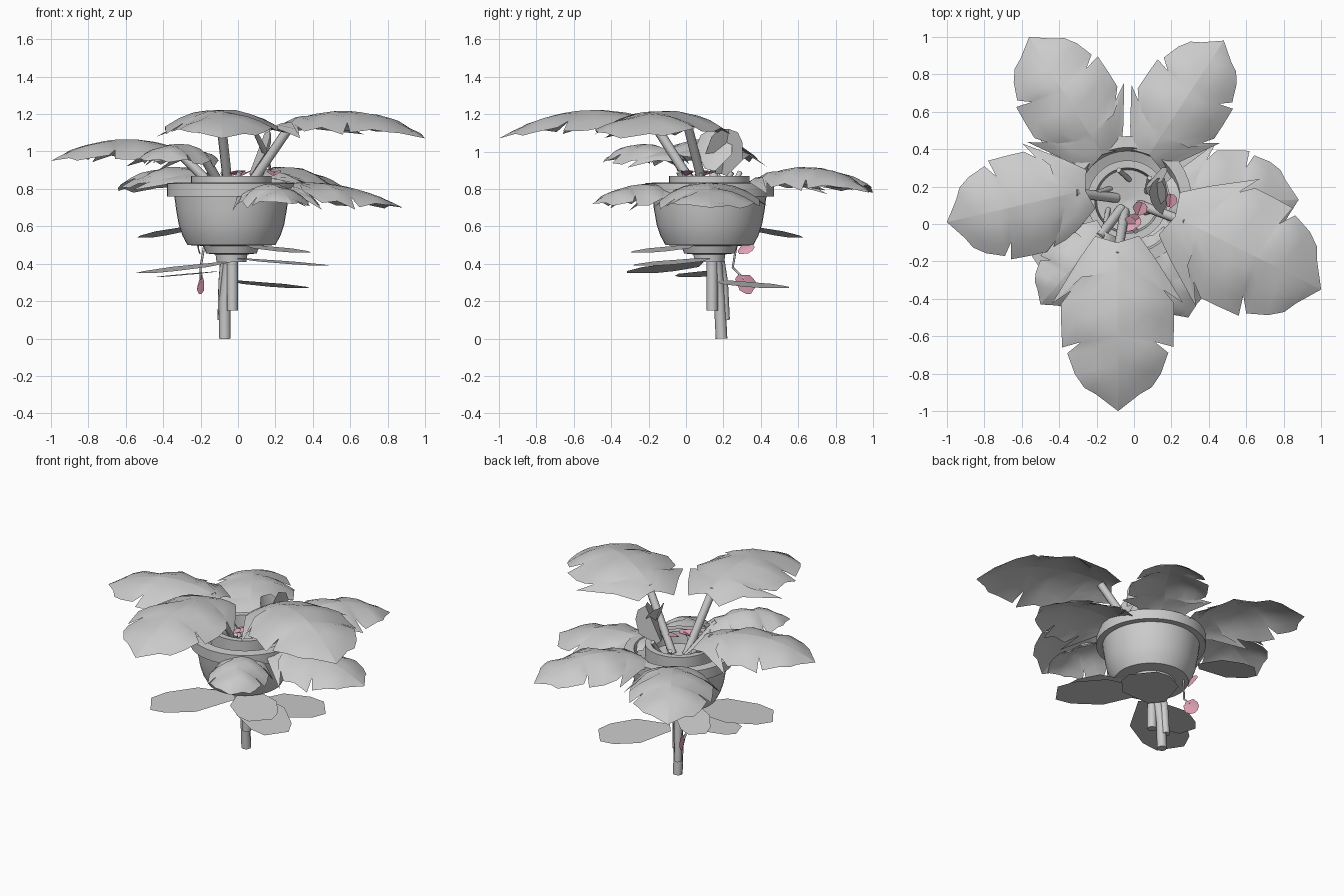
import bpy, math
from mathutils import Vector

if "Cube" in bpy.data.objects:
    bpy.data.objects.remove(bpy.data.objects["Cube"])

CX, CY = -0.035, 0.125
UP = Vector((0, 0, 1))


def mesh(name, verts, faces, smooth=True, mat=None):
    me = bpy.data.meshes.new(name)
    me.from_pydata([tuple(v) for v in verts], [], faces)
    me.validate()
    ob = bpy.data.objects.new(name, me)
    bpy.context.collection.objects.link(ob)
    if mat:
        me.materials.append(mat)
    if smooth:
        bpy.ops.object.select_all(action='DESELECT')
        bpy.context.view_layer.objects.active = ob
        ob.select_set(True)
        bpy.ops.object.shade_smooth_by_angle(angle=math.radians(40))
    return ob


def lathe(name, prof, n=40):
    verts = [(CX + r * math.cos(2 * math.pi * i / n), CY + r * math.sin(2 * math.pi * i / n), z)
             for r, z in prof for i in range(n)]
    faces = [(k * n + i, k * n + (i + 1) % n, (k + 1) * n + (i + 1) % n, (k + 1) * n + i)
             for k in range(len(prof) - 1) for i in range(n)]
    return mesh(name, verts, faces)


def tube(name, pts, r):
    cu = bpy.data.curves.new(name, 'CURVE')
    cu.dimensions = '3D'
    cu.bevel_depth = r
    cu.bevel_resolution = 2
    cu.use_fill_caps = True
    sp = cu.splines.new('POLY')
    sp.points.add(len(pts) - 1)
    for p, co in zip(sp.points, pts):
        p.co = (*co, 1)
    ob = bpy.data.objects.new(name, cu)
    bpy.context.collection.objects.link(ob)
    return ob


# half outline of a slit leaf: (rib root on midrib, u at edge, half width)
OUTLINE = [(0, -.04, .13), (.05, .10, .23), (.1, .36, .39), (.18, .20, .21), (.25, .36, .335),
           (.38, .48, .335), (.5, .62, .33), (.56, .59, .22), (.62, .655, .30),
           (.72, .78, .255), (.82, .86, .20), (.92, .90, .13)]


def leaf(name, base, tip, peak, width=1.0, droop=.9):
    base, tip = Vector(base), Vector(tip)
    axis = Vector((tip.x - base.x, tip.y - base.y, 0))
    length = axis.length
    axis.normalize()
    side = UP.cross(axis)
    arch = peak - (base.z + tip.z) / 2

    def point(u, w, s):
        z = base.z + (tip.z - base.z) * u + arch * 4 * u * (1 - u)
        z += -droop * w * w + .014 * math.sin(u * 19 + s) * min(1, w / .15)
        p = base + axis * (u * length) + side * (w * s * length * width)
        p.z = z
        return p

    verts, faces, C = [], [], 5
    for s in (1, -1):
        start = len(verts)
        for um, ue, w in OUTLINE:
            verts += [point(um + (ue - um) * t / (C - 1), w * t / (C - 1), s) for t in range(C)]
        for k in range(len(OUTLINE) - 1):
            for t in range(C - 1):
                a = start + k * C + t
                f = (a, a + C, a + C + 1, a + 1)
                faces.append(f if s < 0 else f[::-1])
        verts.append(point(1, 0, s))
        last = start + (len(OUTLINE) - 1) * C
        f = (*range(last, last + C), len(verts) - 1)
        faces.append(f[::-1] if s < 0 else f)
    return mesh(name, verts, faces)


def petal(name, base, tip, half, normal=UP, mat=None, curl=0):
    base, tip = Vector(base), Vector(tip)
    ax = tip - base
    side = Vector(normal).cross(ax).normalized()
    up = ax.cross(side).normalized()
    rows = [(0, .3), (.45, 1), (.82, .85), (1, .5)]
    verts = [base + ax * u + side * half * w * s + up * (curl * w * s * s)
             for u, w in rows for s in (-1, 0, 1)]
    faces = [(3 * k + j, 3 * k + j + 1, 3 * k + j + 4, 3 * k + j + 3) for k in range(3) for j in range(2)]
    return mesh(name, verts, faces, mat is not None or curl != 0, mat)


# pot bowl with rounded belly, stepped rim and inner ring
lathe("pot", [(.001, .41), (.08, .41), (.085, .45), (.135, .455), (.15, .495), (.235, .5), (.262, .55),
              (.282, .61), (.296, .69), (.305, .76), (.345, .76), (.345, .83), (.285, .835), (.265, .79),
              (.215, .77), (.215, .87), (.175, .87), (.165, .79), (.001, .77)])

# hanging root stems
tube("root_main", [(-.07, .19, 0), (-.07, .18, .2), (-.045, .16, .43)], .031)
tube("root_left", [(-.085, .21, .1), (-.08, .2, .3), (-.07, .18, .43)], .026)
tube("root_right", [(-.03, .14, .15), (-.03, .14, .43)], .03)

# large slit leaves: base, tip, peak height, width, has a visible stalk
LEAVES = {
    "front": ((-.09, -.10, 1.14), (-.085, -1, 1.07), 1.22, 1.0, True),
    "front_right": ((.22, .04, 1.13), (1, -.35, 1.07), 1.215, 1.12, True),
    "left": ((-.26, .18, .99), (-1, .01, .95), 1.065, 1.08, True),
    "front_left": ((-.16, -.04, .97), (-.5, -.43, .95), 1.04, 1.0, True),
    "right": ((.2, .12, .82), (.88, .13, .70), .82, 1.18, False),
    "front_low": ((.1, -.06, .8), (.29, -.5, .72), .82, 1.15, False),
    "back_left": ((-.17, .37, .84), (-.56, 1, .78), .915, 1.05, False),
    "back_right": ((.08, .37, .84), (.48, .98, .78), .915, 1.0, False),
}
for n, (b, t, pk, w, stalk) in LEAVES.items():
    leaf("leaf_" + n, b, t, pk, w)
    if stalk:
        root = (CX + (b[0] - CX) * .25, CY + (b[1] - CY) * .25, .77)
        top = (b[0] + (t[0] - b[0]) * .08, b[1] + (t[1] - b[1]) * .08, b[2] + .01)
        mid = [(p + q) / 2 for p, q in zip(root, top)]
        tube("stalk_" + n, [root, mid, top], .026)

# upright young leaf
petal("young_leaf", (.06, .19, .88), (.15, .23, 1.12), .1, (1, -.1, -.4), curl=.05)
petal("young_leaf_back", (.17, .13, .9), (.08, .17, 1.1), .1, (1, 0, .4), curl=.03)

# flat leaves under the pot
petal("under_leaf_back_right", (-.02, .2, .31), (.33, .48, .27), .18)
petal("under_leaf_back_left", (-.25, .33, .60), (-.5, .59, .54), .11)
petal("under_leaf_front_right", (.06, .02, .5), (.34, -.24, .46), .15)
petal("under_leaf_front_left", (-.06, .05, .41), (-.5, -.24, .35), .18)
petal("under_leaf_left", (-.1, .12, .36), (-.42, .02, .33), .12)
petal("under_leaf_right", (0, .1, .43), (.45, -.22, .39), .16)

# pink heart leaflets and hanging twig
pink = bpy.data.materials.new("pink")
pink.diffuse_color = (.75, .36, .46, 1)
pink.use_nodes = True
pink.node_tree.nodes["Principled BSDF"].inputs["Base Color"].default_value = pink.diffuse_color
tube("twig", [(-.18, .27, .5), (-.2, .25, .38), (-.2, .31, .32)], .006)
petal("pink_hang_low", (-.19, .27, .33), (-.22, .36, .26), .05, (1, 0, .2), pink, .015)
petal("pink_hang_high", (-.21, .28, .46), (-.22, .36, .5), .03, (1, 0, .2), pink, .01)
for i, (x, y, a) in enumerate([(-.03, .0, .5), (.02, .05, 1.2), (-.06, .0, 0), (.19, .09, 1.5)]):
    petal("pink_pot_%d" % i, (x, y, .87), (x + .07 * math.cos(a), y + .07 * math.sin(a), .89), .04, UP, pink, .015)

# short sprigs inside the pot
for i in range(6):
    a = i * math.pi / 3 + .4
    x, y = CX + .11 * math.cos(a), CY + .11 * math.sin(a)
    tube("sprig_%d" % i, [(x, y, .77), (CX + .17 * math.cos(a + .4), CY + .17 * math.sin(a + .4), .89)], .014)
